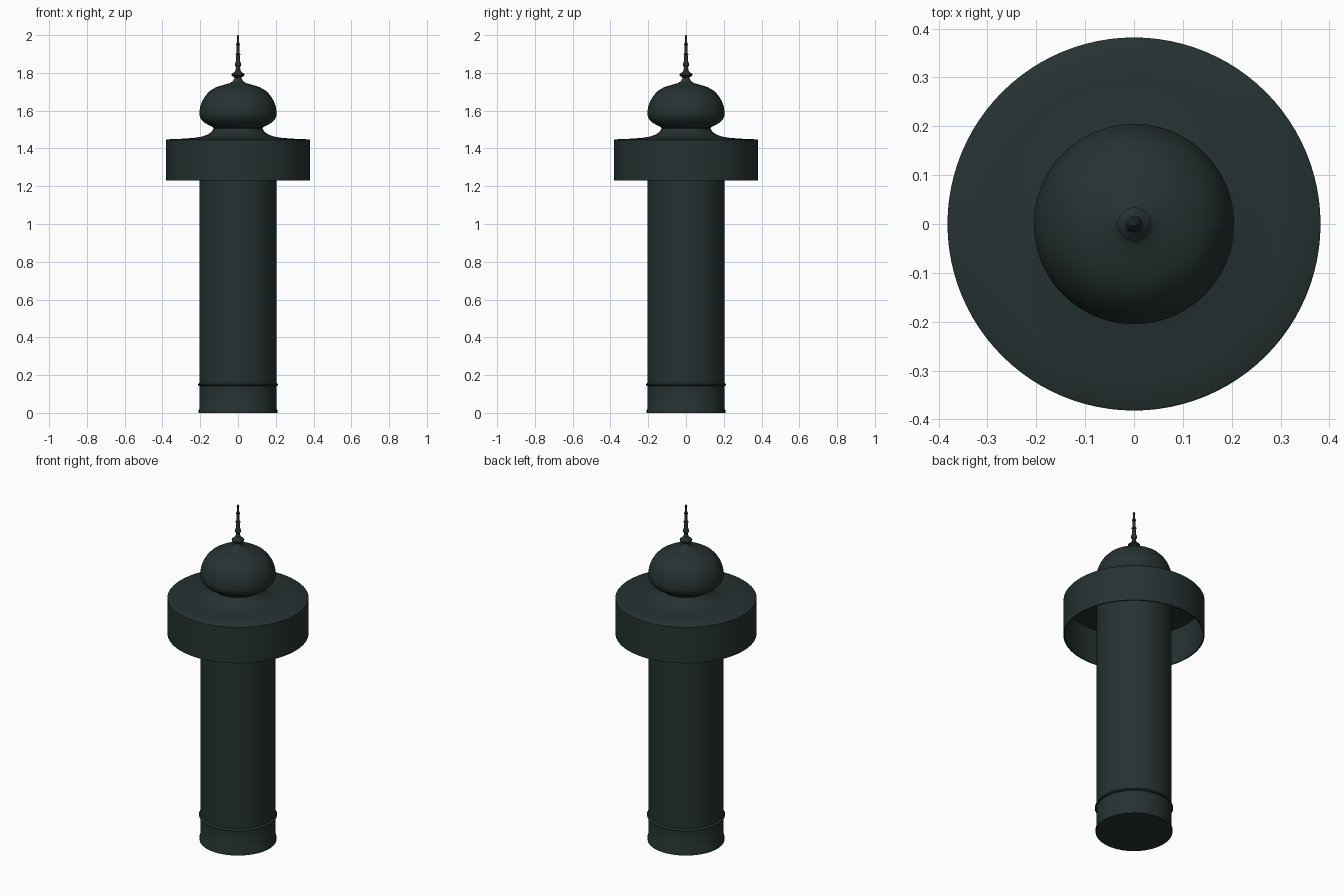
import bpy, bmesh, math

green = bpy.data.materials.new("dark green paint")
green.diffuse_color = (0.019, 0.031, 0.031, 1)


def lathe(name, profile, sides=96, angle=35, closed=False):
    """Spin an (r, z) profile round the z axis."""
    bm = bmesh.new()
    rings = []
    for r, z in profile:
        if r == 0:
            rings.append([bm.verts.new((0, 0, z))] * sides)
        else:
            rings.append([bm.verts.new((r * math.cos(2 * math.pi * i / sides),
                                        r * math.sin(2 * math.pi * i / sides), z))
                          for i in range(sides)])
    if closed:
        rings.append(rings[0])
    for a, b in zip(rings, rings[1:]):
        for i in range(sides):
            j = (i + 1) % sides
            quad = list(dict.fromkeys((a[i], a[j], b[j], b[i])))
            bm.faces.new(quad)
    bmesh.ops.recalc_face_normals(bm, faces=bm.faces)
    me = bpy.data.meshes.new(name)
    bm.to_mesh(me)
    bm.free()
    me.materials.append(green)
    ob = bpy.data.objects.new(name, me)
    bpy.context.collection.objects.link(ob)
    bpy.ops.object.select_all(action='DESELECT')
    ob.select_set(True)
    bpy.context.view_layer.objects.active = ob
    bpy.ops.object.shade_smooth_by_angle(angle=math.radians(angle))
    return ob


# Column with foot moulding and the raised band above the plinth
lathe("column", [(0, 0), (0.208, 0), (0.208, 0.016), (0.204, 0.024),
                 (0.204, 0.142), (0.209, 0.144), (0.212, 0.149), (0.209, 0.155),
                 (0.204, 0.158), (0.204, 1.44), (0, 1.44)])

# Hollow canopy drum and its swept roof
lathe("canopy", [(0.375, 1.23), (0.382, 1.23), (0.382, 1.445), (0.378, 1.448),
                 (0.30, 1.451), (0.23, 1.456), (0.19, 1.463), (0.16, 1.474),
                 (0.14, 1.488), (0.13, 1.505), (0.10, 1.505), (0.10, 1.44),
                 (0.375, 1.44)], closed=True)

# Onion dome
lathe("dome", [(0, 1.50), (0.128, 1.50), (0.133, 1.512), (0.155, 1.523),
               (0.18, 1.538), (0.197, 1.557), (0.204, 1.575), (0.205, 1.592),
               (0.200, 1.622), (0.189, 1.652), (0.172, 1.68), (0.148, 1.705),
               (0.115, 1.725), (0.075, 1.737), (0.045, 1.745), (0.028, 1.755),
               (0.021, 1.768), (0, 1.768)])

# Turned finial
lathe("finial", [(0, 1.76), (0.021, 1.765), (0.018, 1.775), (0.033, 1.785),
                 (0.034, 1.793), (0.022, 1.803), (0.013, 1.813), (0.011, 1.83),
                 (0.017, 1.84), (0.017, 1.846), (0.012, 1.86), (0.009, 1.892),
                 (0.013, 1.896), (0.013, 1.90), (0.008, 1.905), (0.007, 1.945),
                 (0.011, 1.948), (0.011, 1.952), (0.007, 1.956), (0.005, 1.985),
                 (0.007, 1.99), (0.004, 1.998), (0, 2.0)], sides=32)
